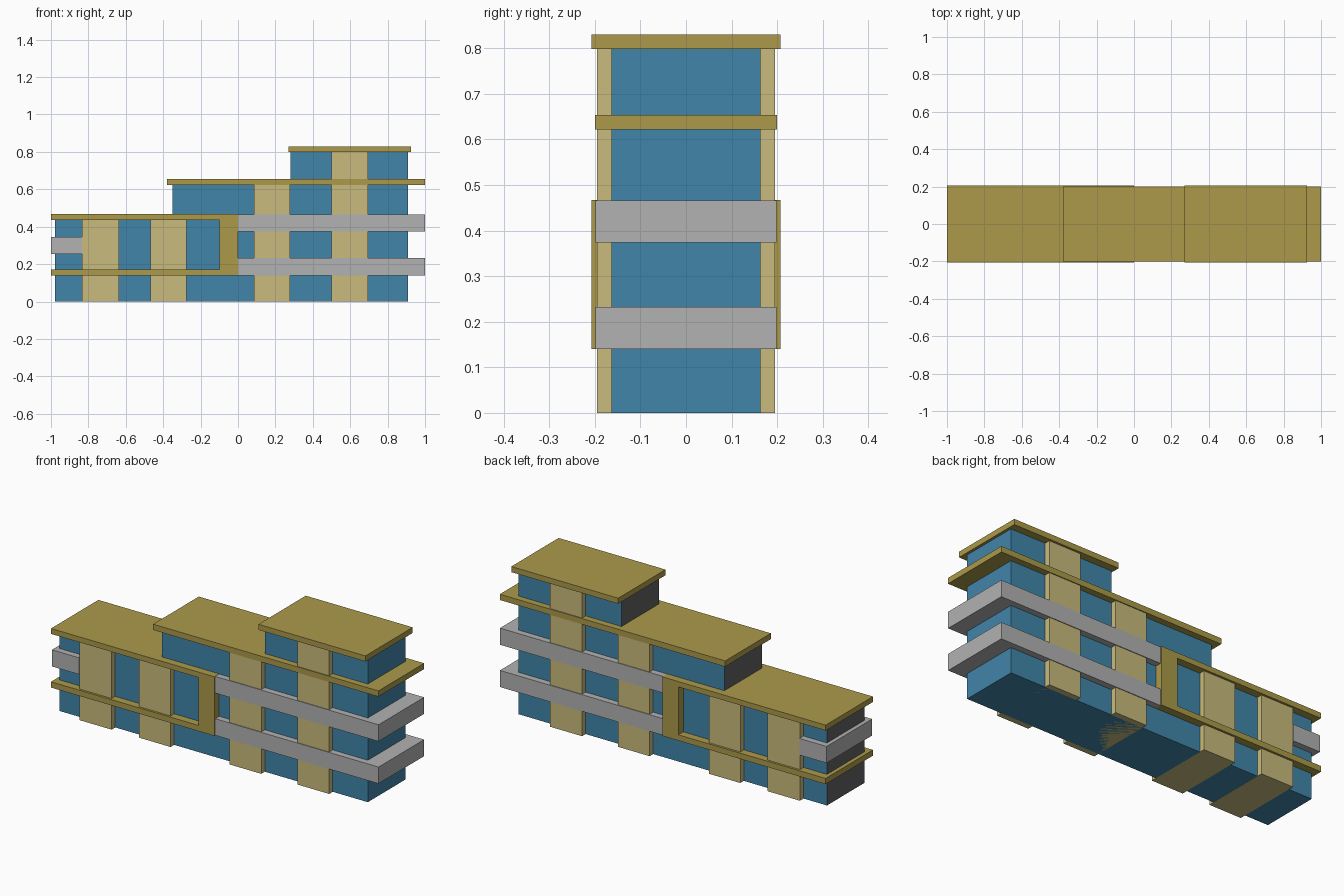
import bpy, bmesh

if "Cube" in bpy.data.objects:
    bpy.data.objects.remove(bpy.data.objects["Cube"])


def material(name, rgb):
    m = bpy.data.materials.new(name)
    m.diffuse_color = (*rgb, 1.0)
    m.use_nodes = True
    m.node_tree.nodes["Principled BSDF"].inputs["Base Color"].default_value = m.diffuse_color
    return m


GLASS = material("blue_glass", (0.053, 0.235, 0.402))
GOLD = material("ochre_trim", (0.413, 0.323, 0.068))
TAN = material("tan_panel", (0.584, 0.497, 0.205))
GREY = material("light_grey_concrete", (0.445, 0.445, 0.445))
DARK = material("charcoal_wall", (0.127, 0.122, 0.127))


def prism(name, profile, half_depth, mats):
    """Extrude an x-z outline symmetrically along y."""
    bm = bmesh.new()
    face = bm.faces.new([bm.verts.new((x, -half_depth, z)) for x, z in profile])
    ext = bmesh.ops.extrude_face_region(bm, geom=[face])
    verts = [v for v in ext["geom"] if isinstance(v, bmesh.types.BMVert)]
    bmesh.ops.translate(bm, verts=verts, vec=(0, 2 * half_depth, 0))
    bmesh.ops.recalc_face_normals(bm, faces=bm.faces)
    if len(mats) > 1:  # walls facing the left end take the second colour
        for f in bm.faces:
            f.material_index = int(f.normal.x < -0.5)
    mesh = bpy.data.meshes.new(name)
    bm.to_mesh(mesh)
    bm.free()
    for m in mats:
        mesh.materials.append(m)
    ob = bpy.data.objects.new(name, mesh)
    bpy.context.collection.objects.link(ob)
    return ob


def box(name, x0, x1, z0, z1, half_depth, mat):
    return prism(name, [(x0, z0), (x1, z0), (x1, z1), (x0, z1)], half_depth, [mat])


# stepped glazed body with solid left end walls
prism("glazed_body",
      [(-0.978, 0), (0.91, 0), (0.91, 0.81), (0.28, 0.81), (0.28, 0.635),
       (-0.35, 0.635), (-0.35, 0.45), (-0.978, 0.45)], 0.164, [GLASS, DARK])

# vertical wall panels running through the building
for i, (x0, x1, z0, top) in enumerate([(-0.834, -0.637, -0.0005, 0.45),
                                       (-0.469, -0.276, 0, 0.45),
                                       (0.086, 0.279, 0, 0.635),
                                       (0.5, 0.695, 0, 0.81)]):
    box(f"wall_panel_{i + 1}", x0, x1, z0, top, 0.195, TAN)

# sideways U-shaped frame around the left wing: roof, end post and floor slab
prism("left_wing_frame",
      [(-1, 0.14), (0, 0.14), (0, 0.467), (-1, 0.467), (-1, 0.437),
       (-0.098, 0.437), (-0.098, 0.172), (-1, 0.172)], 0.207, [GOLD])

# upper roofs
box("middle_roof", -0.38, 1.0, 0.622, 0.654, 0.2, GOLD)
box("top_roof", 0.27, 0.925, 0.799, 0.83, 0.207, GOLD)

# grey balcony bands
box("lower_balcony_band", 0, 1.0, 0.14, 0.232, 0.199, GREY)
box("upper_balcony_band", 0, 1.0, 0.374, 0.466, 0.199, GREY)
box("left_balcony_band", -1.0, -0.834, 0.254, 0.346, 0.199, GREY)
